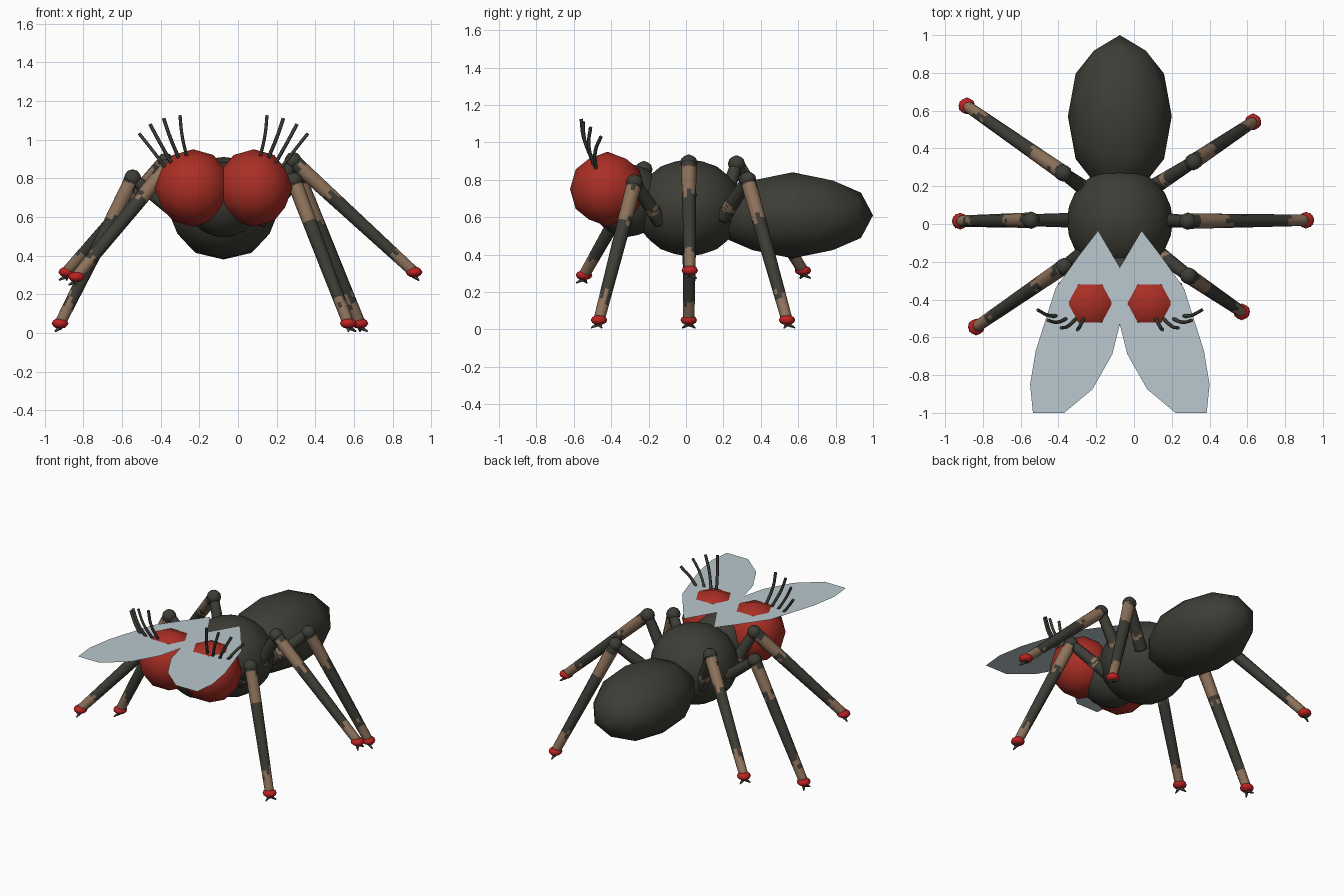
import bpy, bmesh, math, random
from mathutils import Vector

if "Cube" in bpy.data.objects:
    bpy.data.objects.remove(bpy.data.objects["Cube"])

random.seed(4)
MID = -0.075  # the body's plane of symmetry
PHI = (1 + 5 ** 0.5) / 2


def material(name, rgb):
    m = bpy.data.materials.new(name)
    m.diffuse_color = (*rgb, 1)
    m.use_nodes = True
    m.node_tree.nodes["Principled BSDF"].inputs["Base Color"].default_value = m.diffuse_color
    return m


BODY = material("dark_shell", (0.047, 0.046, 0.037))
TAN = material("tan_patch", (0.27, 0.17, 0.105))
EYE = material("eye_red", (0.40, 0.028, 0.018))
FOOT = material("foot_red", (0.52, 0.016, 0.016))
WING = material("pale_wing", (0.49, 0.58, 0.62))


def finish(bm, name, mats, smooth=True):
    mesh = bpy.data.meshes.new(name)
    if smooth:
        for f in bm.faces:
            f.smooth = True
    bm.to_mesh(mesh)
    bm.free()
    ob = bpy.data.objects.new(name, mesh)
    bpy.context.collection.objects.link(ob)
    for m in mats:
        mesh.materials.append(m)
    return ob


def ball(name, centre, radii, mat, splits=1):
    """Axis-aligned icosahedron, split and pushed out to an ellipsoid."""
    pts = []
    for a in (-1, 1):
        for b in (-PHI, PHI):
            pts += [Vector((a, 0, b)), Vector((0, b, a)), Vector((b, a, 0))]
    for step in range(splits + 1):
        bm = bmesh.new()
        for p in pts:
            bm.verts.new(p.normalized())
        bmesh.ops.convex_hull(bm, input=bm.verts[:])
        if step < splits:
            pts = [v.co.copy() for v in bm.verts]
            pts += [(e.verts[0].co + e.verts[1].co) / 2 for e in bm.edges]
            bm.free()
    bmesh.ops.recalc_face_normals(bm, faces=bm.faces[:])
    for v in bm.verts:
        v.co = Vector(centre) + Vector([c * r for c, r in zip(v.co, radii)])
    return finish(bm, name, [mat])


def tube(name, a, b, r0, r1, bands=(), rings=28, sides=10):
    """Tapered limb; bands are (start, end) fractions painted tan with ragged rims."""
    a, b = Vector(a), Vector(b)
    turn = (b - a).to_track_quat('Z', 'Y')
    bm = bmesh.new()
    loops = []
    for i in range(rings + 1):
        t = i / rings
        r = r0 + (r1 - r0) * t
        loops.append([bm.verts.new(a.lerp(b, t) + turn @ Vector(
            (r * math.cos(2 * math.pi * k / sides), r * math.sin(2 * math.pi * k / sides), 0)))
            for k in range(sides)])
    for i in range(rings):
        for k in range(sides):
            j = (k + 1) % sides
            f = bm.faces.new((loops[i][k], loops[i][j], loops[i + 1][j], loops[i + 1][k]))
            t = (i + 0.5) / rings + random.uniform(-0.05, 0.05)
            f.material_index = int(any(s < t < e for s, e in bands))
    bm.faces.new(loops[0][::-1])
    bm.faces.new(loops[-1])
    ob = finish(bm, name, [BODY, TAN])
    return ob


# Body masses
ball("abdomen", (MID, 0.57, 0.61), (0.275, 0.43, 0.23), BODY)
ball("thorax", (MID, 0.015, 0.65), (0.28, 0.285, 0.26), BODY, splits=2)
ball("head", (MID, -0.31, 0.69), (0.2, 0.2, 0.195), BODY, splits=2)
for side, label in ((1, "right"), (-1, "left")):
    ball(label + "_eye", (MID + side * 0.157, -0.42, 0.75), (0.2, 0.2, 0.2), EYE)

# Legs: hip, knee and foot of each
LEGS = {
    "front_right_leg": ((0.11, -0.14, 0.58), (0.29, -0.275, 0.785), (0.57, -0.465, 0.05)),
    "middle_right_leg": ((0.12, 0.02, 0.58), (0.285, 0.015, 0.89), (0.91, 0.02, 0.315)),
    "back_right_leg": ((0.11, 0.20, 0.60), (0.315, 0.33, 0.80), (0.63, 0.54, 0.05)),
    "front_left_leg": ((-0.25, -0.14, 0.60), (-0.37, -0.225, 0.855), (-0.835, -0.545, 0.29)),
    "middle_left_leg": ((-0.24, 0.02, 0.56), (-0.545, 0.02, 0.80), (-0.92, 0.015, 0.05)),
    "back_left_leg": ((-0.25, 0.18, 0.60), (-0.375, 0.27, 0.885), (-0.885, 0.625, 0.315)),
}
for name, (hip, knee, foot) in LEGS.items():
    tube(name + "_upper", hip, knee, 0.042, 0.032, bands=((0.28, 0.36),))
    tube(name + "_lower", knee, foot, 0.041, 0.03, bands=((0.05, 0.29), (0.84, 1.1)))
    ball(name + "_knee", knee, (0.046,) * 3, BODY)
    ball(name + "_foot", foot, (0.044, 0.044, 0.028), FOOT)
    # small claws splayed under the foot
    out = Vector((foot[0] - knee[0], foot[1] - knee[1], 0)).normalized()
    across = Vector((-out.y, out.x, 0))
    for s in (-1, 1):
        start = Vector(foot) + Vector((0, 0, -0.02))
        end = start + out * 0.025 + across * s * 0.035 + Vector((0, 0, -0.022))
        tube(name + "_claw", start, end, 0.014, 0.004, rings=1, sides=6)

# Curved bristles on the eyes: base and tip, mirrored
BRISTLES = [
    ((0.115, -0.50, 0.91), (0.150, -0.56, 1.125)),
    ((0.155, -0.50, 0.90), (0.235, -0.55, 1.11)),
    ((0.195, -0.495, 0.88), (0.305, -0.51, 1.08)),
    ((0.220, -0.48, 0.85), (0.360, -0.455, 1.03)),
]
for side, label in ((1, "right"), (-1, "left")):
    for base, tip in BRISTLES:
        mid = (Vector(base) + Vector(tip)) / 2 + Vector((0.008, -0.018, 0.012))
        cu = bpy.data.curves.new(label + "_bristle", 'CURVE')
        cu.dimensions = '3D'
        cu.bevel_depth = 0.0095
        cu.bevel_resolution = 1
        cu.use_fill_caps = True
        cu.resolution_u = 4
        sp = cu.splines.new('BEZIER')
        sp.bezier_points.add(2)
        for bp, p in zip(sp.bezier_points, (base, mid, tip)):
            bp.co = (MID + side * (p[0] - MID), p[1], p[2])
            bp.handle_left_type = bp.handle_right_type = 'AUTO'
        cu.materials.append(BODY)
        bpy.context.collection.objects.link(bpy.data.objects.new(label + "_bristle", cu))

# Wings: flat level sheets, mirrored
OUTLINE = [(0.04, -0.035), (0.14, -0.165), (0.265, -0.34), (0.37, -0.67), (0.40, -0.85),
           (0.385, -1.0), (0.22, -1.0), (0.07, -0.875), (-0.035, -0.69), (-0.075, -0.53),
           (-0.075, -0.23)]
for side, label in ((1, "right"), (-1, "left")):
    bm = bmesh.new()
    ring = [bm.verts.new((MID + side * (x - MID), y, 0.911)) for x, y in OUTLINE]
    face = bm.faces.new(ring)
    face.normal_update()
    if face.normal.z < 0:
        face.normal_flip()
    bmesh.ops.triangulate(bm, faces=[face])
    finish(bm, label + "_wing", [WING], smooth=False)
